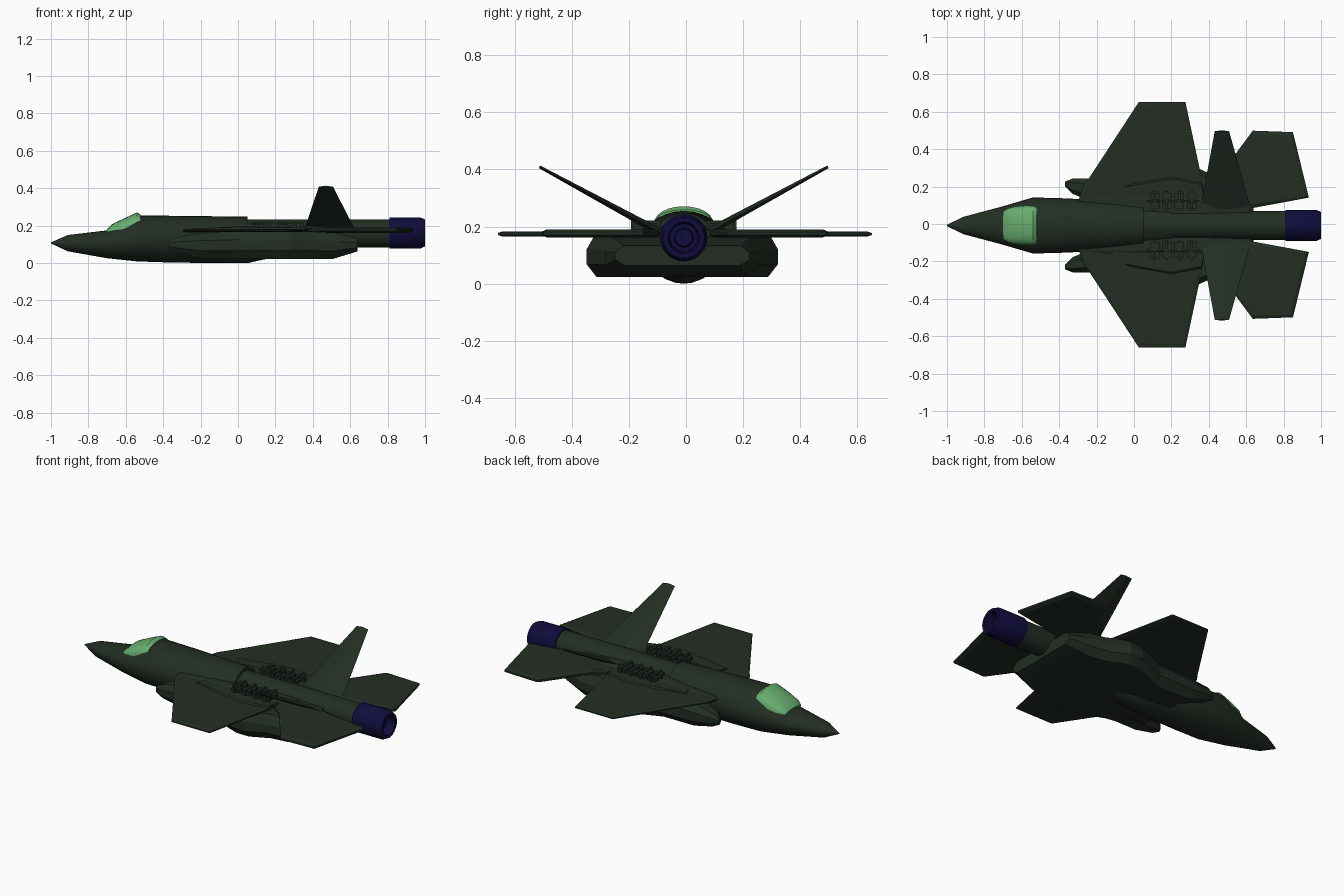
import bpy, bmesh, math
from mathutils import Vector

if "Cube" in bpy.data.objects:
    bpy.data.objects.remove(bpy.data.objects["Cube"])

CY = -0.008  # centreline of the airframe


def mat(name, col):
    m = bpy.data.materials.new(name)
    m.diffuse_color = (*col, 1)
    m.use_nodes = True
    m.node_tree.nodes["Principled BSDF"].inputs["Base Color"].default_value = m.diffuse_color
    return m


GREEN = mat("dark_green", (0.017, 0.027, 0.017))
NAVY = mat("navy", (0.005, 0.004, 0.045))
GLASS = mat("canopy_green", (0.14, 0.42, 0.16))


def make(name, rings, m, closed=True, caps=True, smooth=35):
    """Skin a list of equal-length point rings."""
    bm = bmesh.new()
    vs = [[bm.verts.new(p) for p in r] for r in rings]
    n = len(rings[0])
    for a, b in zip(vs, vs[1:]):
        for i in range(n if closed else n - 1):
            j = (i + 1) % n
            bm.faces.new((a[i], a[j], b[j], b[i]))
    if caps:
        bm.faces.new(vs[0])
        bm.faces.new(vs[-1])
    bmesh.ops.recalc_face_normals(bm, faces=bm.faces)
    me = bpy.data.meshes.new(name)
    bm.to_mesh(me)
    bm.free()
    ob = bpy.data.objects.new(name, me)
    bpy.context.collection.objects.link(ob)
    me.materials.append(m)
    if smooth:
        bpy.ops.object.select_all(action='DESELECT')
        ob.select_set(True)
        bpy.context.view_layer.objects.active = ob
        bpy.ops.object.shade_smooth_by_angle(angle=math.radians(smooth))
    return ob


def section(x, zb, zm, zt, hw, n=28):
    """Oval with separate upper and lower halves meeting at height zm."""
    pts = []
    for i in range(n):
        a = 2 * math.pi * i / n
        s = math.sin(a)
        pts.append((x, CY + hw * math.cos(a), zm + s * ((zt - zm) if s > 0 else (zm - zb))))
    return pts


def plate(name, outline, side, z0, z1, bevel=0.02):
    """Flat wing plate with thinned edges; outline is for the +y side."""
    c = sum((Vector(p) for p in outline), Vector((0, 0))) / len(outline)
    inner = [Vector(p) + (c - Vector(p)).normalized() * bevel for p in outline]
    t = (z1 - z0) * 0.3
    rings = [[(p[0], CY / 2 + side * p[1], z) for p in o] for o, z in
             ((inner, z0), (outline, z0 + t), (outline, z1 - t), (inner, z1))]
    return make(name, rings, GREEN, smooth=0)


# Fuselage: pointed nose, cockpit hump and belly
make("fuselage", [section(*s) for s in (
    (-1.0, 0.112, 0.115, 0.118, 0.004), (-0.91, 0.07, 0.115, 0.157, 0.047),
    (-0.70, 0.033, 0.12, 0.182, 0.103), (-0.54, 0.016, 0.14, 0.262, 0.15),
    (-0.36, 0.01, 0.14, 0.26, 0.145), (-0.1, 0.007, 0.14, 0.257, 0.13),
    (0.05, 0.007, 0.14, 0.255, 0.115), (0.052, 0.007, 0.14, 0.235, 0.11),
    (0.2, 0.04, 0.15, 0.235, 0.09))], GREEN)

# Rear engine tube
make("engine_tube", [section(x, 0.09, 0.165, 0.24, 0.077) for x in (0.04, 0.83)], GREEN)

# Exhaust nozzle with recessed core
make("exhaust_nozzle", [section(x, 0.168 - r, 0.168, 0.168 + r, r) for x, r in (
    (0.81, 0.07), (0.81, 0.083), (0.975, 0.083), (1.0, 0.072), (1.0, 0.055),
    (0.92, 0.048), (0.92, 0.034), (0.96, 0.03), (0.96, 0.01))], NAVY)

# Canopy shell sitting over the hump
arches = []
for x, zb, zt, hw in ((-0.70, 0.172, 0.187, 0.075), (-0.67, 0.178, 0.217, 0.093),
                      (-0.60, 0.192, 0.25, 0.104), (-0.54, 0.205, 0.278, 0.106),
                      (-0.52, 0.215, 0.266, 0.10)):
    arches.append([(x, CY + hw * math.cos(math.pi * i / 12),
                    zb + (zt - zb) * math.sin(math.pi * i / 12) ** 0.8) for i in range(13)])
make("canopy", arches, GLASS, smooth=30)


def body_ring(x, zb, zt, hw):
    """Box section with chamfered flanks."""
    q = [(hw - 0.035, zb), (hw, zb + 0.3 * (zt - zb)), (hw, zb + 0.65 * (zt - zb)), (hw - 0.03, zt)]
    return [(x, CY - 0.005 + y, z) for y, z in q] + [(x, CY - 0.005 - y, z) for y, z in reversed(q)]


# Wide lower body between the intakes and the tail
make("lower_body", [body_ring(*s) for s in (
    (-0.2, 0.035, 0.165, 0.23), (0.0, 0.03, 0.175, 0.255), (0.21, 0.03, 0.18, 0.335),
    (0.29, 0.03, 0.18, 0.335), (0.40, 0.03, 0.175, 0.285), (0.51, 0.03, 0.17, 0.27),
    (0.64, 0.07, 0.14, 0.235))], GREEN, smooth=20)

# Upper deck under the machinery
make("upper_deck", [[(x, CY + s * w, z) for s, w, z in (
    (-1, 0.19, 0.17), (-1, 0.135, zt), (1, 0.135, zt), (1, 0.19, 0.17))]
    for x, zt in ((-0.28, 0.19), (0.04, 0.205), (0.38, 0.205), (0.62, 0.195))], GREEN, smooth=0)

WING = [(-0.30, 0.12), (-0.27, 0.21), (-0.24, 0.25), (0.025, 0.655), (0.275, 0.655),
        (0.368, 0.22), (0.38, 0.10)]
TAIL = [(0.37, 0.09), (0.38, 0.20), (0.44, 0.24), (0.635, 0.503), (0.85, 0.495),
        (0.935, 0.145), (0.61, 0.085)]


def block(name, x0, x1, y0, y1, z0, z1):
    make(name, [[(x0, y0, z), (x1, y0, z), (x1, y1, z), (x0, y1, z)] for z in (z0, z1)],
         GREEN, smooth=0)


for side, tag in ((1, "left"), (-1, "right")):
    def at(y):
        return CY + side * y

    # Pointed air intake pod
    rings = []
    for x, yc, hw, zb, zt in ((-0.37, 0.222, 0.012, 0.085, 0.125), (-0.33, 0.21, 0.04, 0.065, 0.145),
                              (-0.20, 0.185, 0.068, 0.032, 0.168), (0.05, 0.17, 0.09, 0.03, 0.178)):
        zm, hh = (zb + zt) / 2, (zt - zb) / 2
        rings.append([(x, at(yc + hw * u), zm + hh * v) for u, v in (
            (-1, -0.5), (-0.5, -1), (0.5, -1), (1, -0.4), (1, 0.4), (0.5, 1), (-0.5, 1), (-1, 0.5))])
    make("intake_pod_" + tag, rings, GREEN, smooth=25)

    # Main wing and tailplane
    plate("wing_" + tag, WING, side, 0.172, 0.19)
    plate("tailplane_" + tag, TAIL, side, 0.169, 0.197)

    # Canted tail fin
    make("tail_fin_" + tag, [
        [(x0, at(y), z - t), (xm, at(y + t), z - t * 2), (x1, at(y), z - t),
         (xm, at(y - t / 2), z + t)]
        for x0, xm, x1, y, z, t in ((0.355, 0.47, 0.625, 0.09, 0.196, 0.008),
                                    (0.432, 0.47, 0.508, 0.505, 0.418, 0.003))], GREEN, smooth=0)

    # Raised wing root fairing
    make("root_fairing_" + tag, [
        [(-0.13, at(0.19), z), (0.0, at(0.235 + d), z), (0.2, at(0.27 + d), z), (0.36, at(0.24 + d), z),
         (0.38, at(0.12), z), (-0.1, at(0.12), z)] for z, d in ((0.18, 0), (0.197, -0.02))],
        GREEN, smooth=0)

    # Machinery blocks, two rows with ribs
    for i in range(4):
        x = 0.085 + i * 0.066
        for j, y in enumerate((0.09, 0.14)):
            block(f"machinery_{tag}_{i}_{j}", x, x + 0.05, at(y), at(y + 0.035),
                  0.19, 0.223 - 0.006 * ((i + j) % 2))
        block(f"machinery_rib_{tag}_{i}", x + 0.018, x + 0.032, at(0.08), at(0.185), 0.19, 0.228)
    block("machinery_rail_" + tag, 0.07, 0.35, at(0.127), at(0.137), 0.19, 0.22)

# Rest the model exactly on the ground
bpy.context.view_layer.update()
low = min(v.co.z for o in bpy.data.objects for v in o.data.vertices)
for o in bpy.data.objects:
    o.location.z -= low
